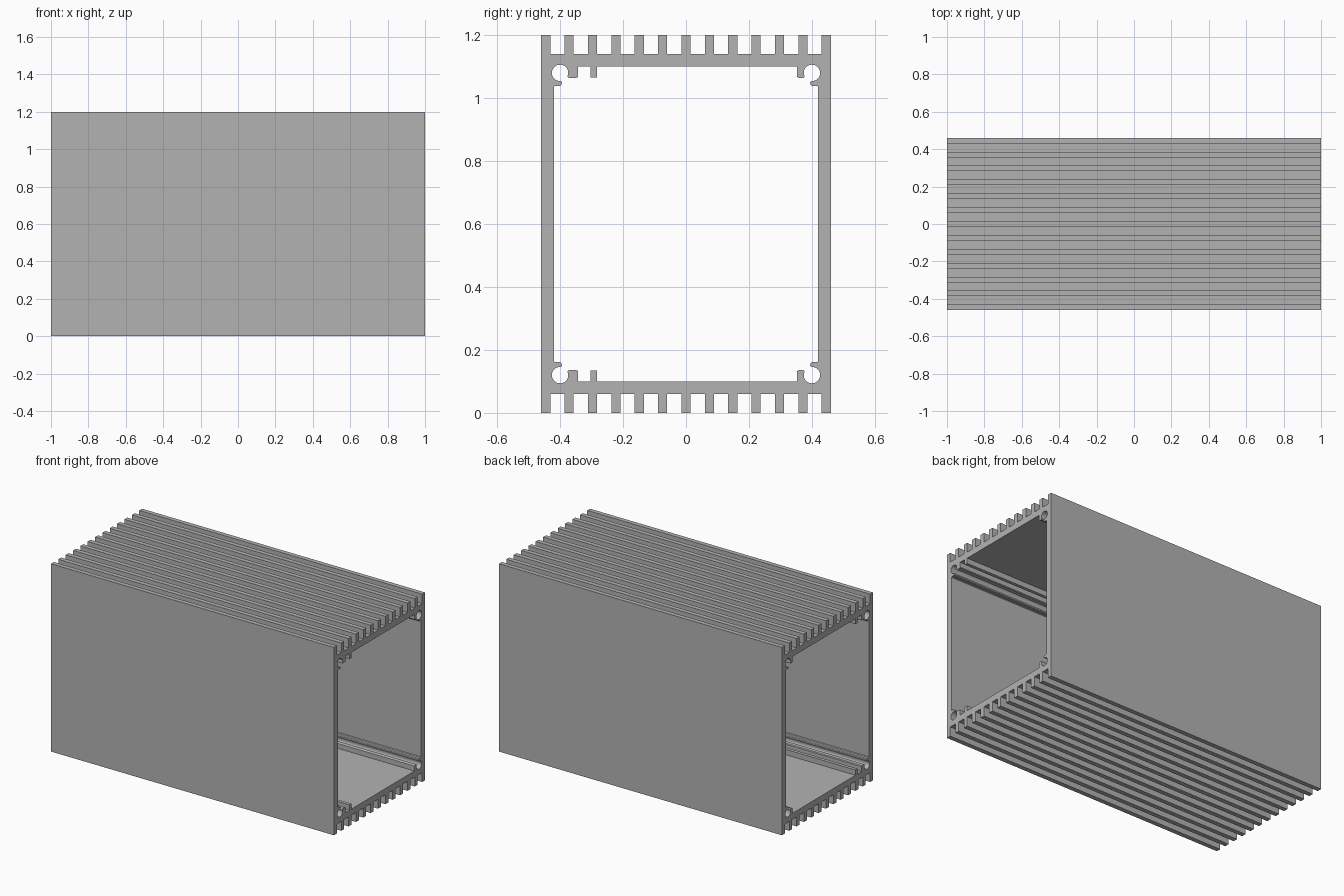
import bpy
import bmesh
from math import cos, sin, radians
from mathutils import Vector

cube = bpy.data.objects.get("Cube")
if cube:
    bpy.data.objects.remove(cube, do_unlink=True)

LENGTH = 2.0
HALF_W, HALF_H = 0.46, 0.6        # outer half sizes of the section
FIN_ROOT, FIN_W, FINS = 0.54, 0.029, 13
WALL_IN, PLATE_IN = 0.42, 0.5     # inner faces of side walls and plates


def fin_edge():
    """Comb-shaped upper edge of the section, from -y to +y."""
    pitch = (2 * HALF_W - FIN_W) / (FINS - 1)
    pts = []
    for i in range(FINS):
        a = -HALF_W + i * pitch
        b = a + FIN_W
        pts += [(a, FIN_ROOT), (a, HALF_H), (b, HALF_H), (b, FIN_ROOT)]
    return pts[1:-1]


def screw_corner(lip):
    """Open screw channel with its two lips, from plate to side wall."""
    pts = [(lip, PLATE_IN), (lip, 0.468), (lip + 0.005, 0.464),
           (0.37, 0.463), (0.375, 0.466)]
    for k in range(25):
        t = radians(206 - k * 296 / 24)
        pts.append((0.4 + 0.026 * cos(t), 0.48 + 0.026 * sin(t)))
    return pts + [(0.394, 0.451), (0.395, 0.443), (0.4, 0.439),
                  (0.416, 0.439), (WALL_IN, 0.435)]


def close_with_mirror(top):
    return top + [(y, -z) for y, z in reversed(top)]


# Outer outline, and inner outline with the extra board-guide rib near -y
outer = close_with_mirror(fin_edge())
left = [(-y, z) for y, z in reversed(screw_corner(0.343))]
rib = [(-0.303, PLATE_IN), (-0.303, 0.466), (-0.282, 0.466), (-0.282, PLATE_IN)]
inner = close_with_mirror(left + rib + screw_corner(0.353))

# Fill the section and extrude it along x
bm = bmesh.new()
edges = []
for loop in (outer, inner):
    vs = [bm.verts.new((-LENGTH / 2, y, z + HALF_H)) for y, z in loop]
    edges += [bm.edges.new((v, vs[i - 1])) for i, v in enumerate(vs)]
bmesh.ops.triangle_fill(bm, edges=edges, use_beauty=True, use_dissolve=False,
                        normal=Vector((1, 0, 0)))
ext = bmesh.ops.extrude_face_region(bm, geom=bm.faces[:], use_keep_orig=True)
bmesh.ops.translate(bm, vec=(LENGTH, 0, 0),
                    verts=[g for g in ext["geom"] if isinstance(g, bmesh.types.BMVert)])
bmesh.ops.recalc_face_normals(bm, faces=bm.faces[:])

mesh = bpy.data.meshes.new("finned_enclosure")
bm.to_mesh(mesh)
bm.free()
body = bpy.data.objects.new("finned_enclosure", mesh)
bpy.context.collection.objects.link(body)

# Plain aluminium grey
grey = bpy.data.materials.new("aluminium_grey")
grey.use_nodes = True
color = (0.45, 0.45, 0.45, 1)
grey.diffuse_color = color
grey.node_tree.nodes["Principled BSDF"].inputs["Base Color"].default_value = color
mesh.materials.append(grey)

# Smooth the round channels, keep all corners crisp
bpy.ops.object.select_all(action="DESELECT")
body.select_set(True)
bpy.context.view_layer.objects.active = body
bpy.ops.object.shade_smooth_by_angle(angle=radians(25))
